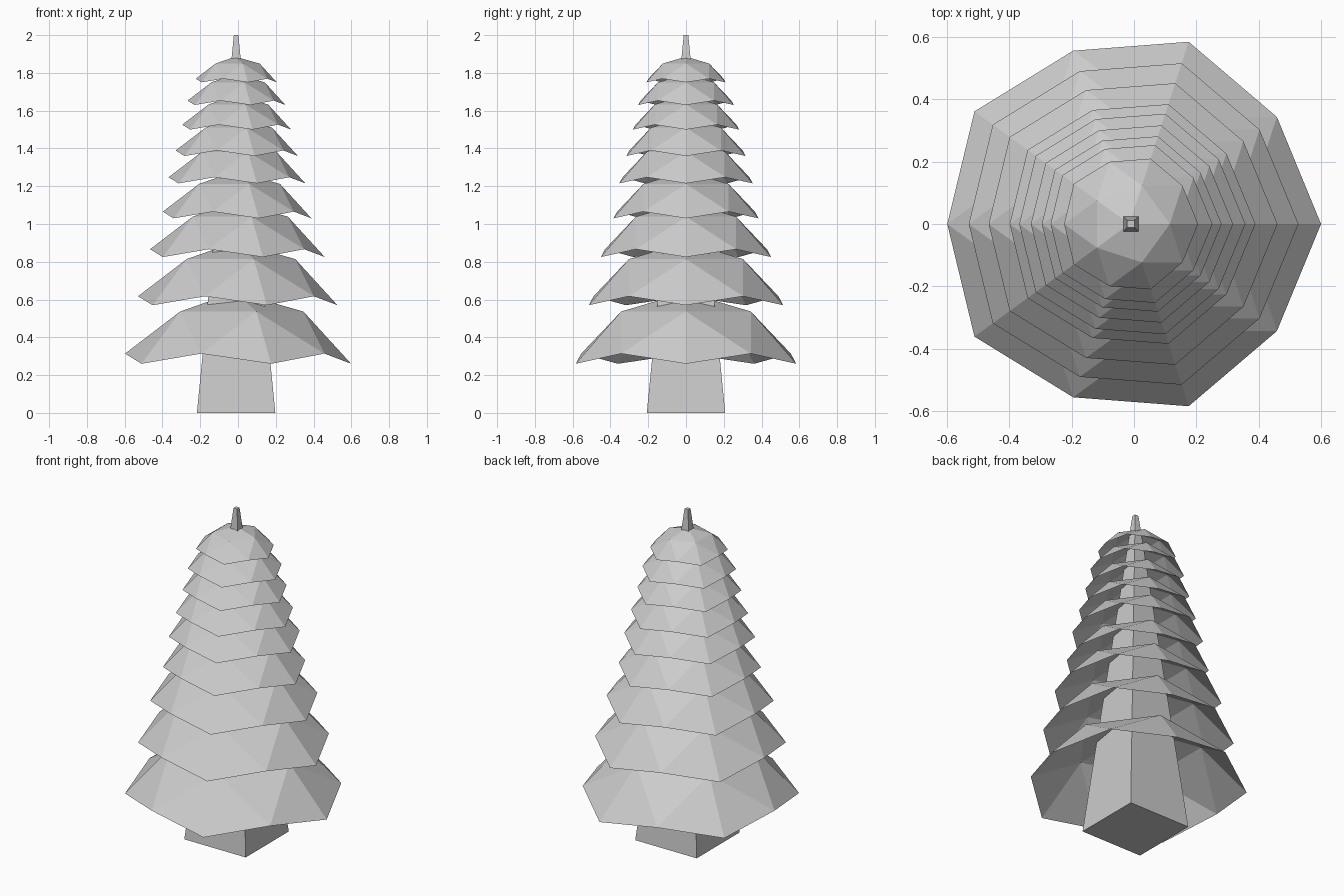
import bpy
import bmesh
from math import radians
from mathutils import Matrix

cube = bpy.data.objects.get("Cube")
if cube:
    bpy.data.objects.remove(cube, do_unlink=True)

grey = bpy.data.materials.new("plain_grey")
grey.use_nodes = True
grey.diffuse_color = (0.6, 0.6, 0.6, 1)
grey.node_tree.nodes["Principled BSDF"].inputs["Base Color"].default_value = (0.6, 0.6, 0.6, 1)


def add_object(name, bm, location):
    mesh = bpy.data.meshes.new(name)
    bm.to_mesh(mesh)
    bm.free()
    mesh.materials.append(grey)
    obj = bpy.data.objects.new(name, mesh)
    obj.location = location
    bpy.context.collection.objects.link(obj)
    return obj


# Square trunk tapering all the way up to the tip
bm = bmesh.new()
bmesh.ops.create_cone(bm, cap_ends=True, segments=4, radius1=0.2075 * 2 ** 0.5,
                      radius2=0.012 * 2 ** 0.5, depth=2,
                      matrix=Matrix.Rotation(radians(45), 4, "Z"))
add_object("trunk", bm, (-0.01, 0, 1))

# Open faceted domes of foliage: (lowest rim height, dome radius)
tiers = [(0.26, 0.686), (0.57, 0.605), (0.825, 0.53), (1.03, 0.451), (1.215, 0.415),
         (1.36, 0.371), (1.50, 0.33), (1.63, 0.297), (1.75, 0.246)]
RIM = 0.4472  # rim height on a unit dome

for i, (rim_z, radius) in enumerate(tiers):
    bm = bmesh.new()
    bmesh.ops.create_icosphere(bm, subdivisions=2, radius=radius)
    low = [v for v in bm.verts if v.co.z < 0.4 * radius]
    bmesh.ops.delete(bm, geom=low, context="VERTS")
    add_object(f"foliage_tier_{i + 1}", bm, (-0.0145, 0, rim_z - RIM * radius))
